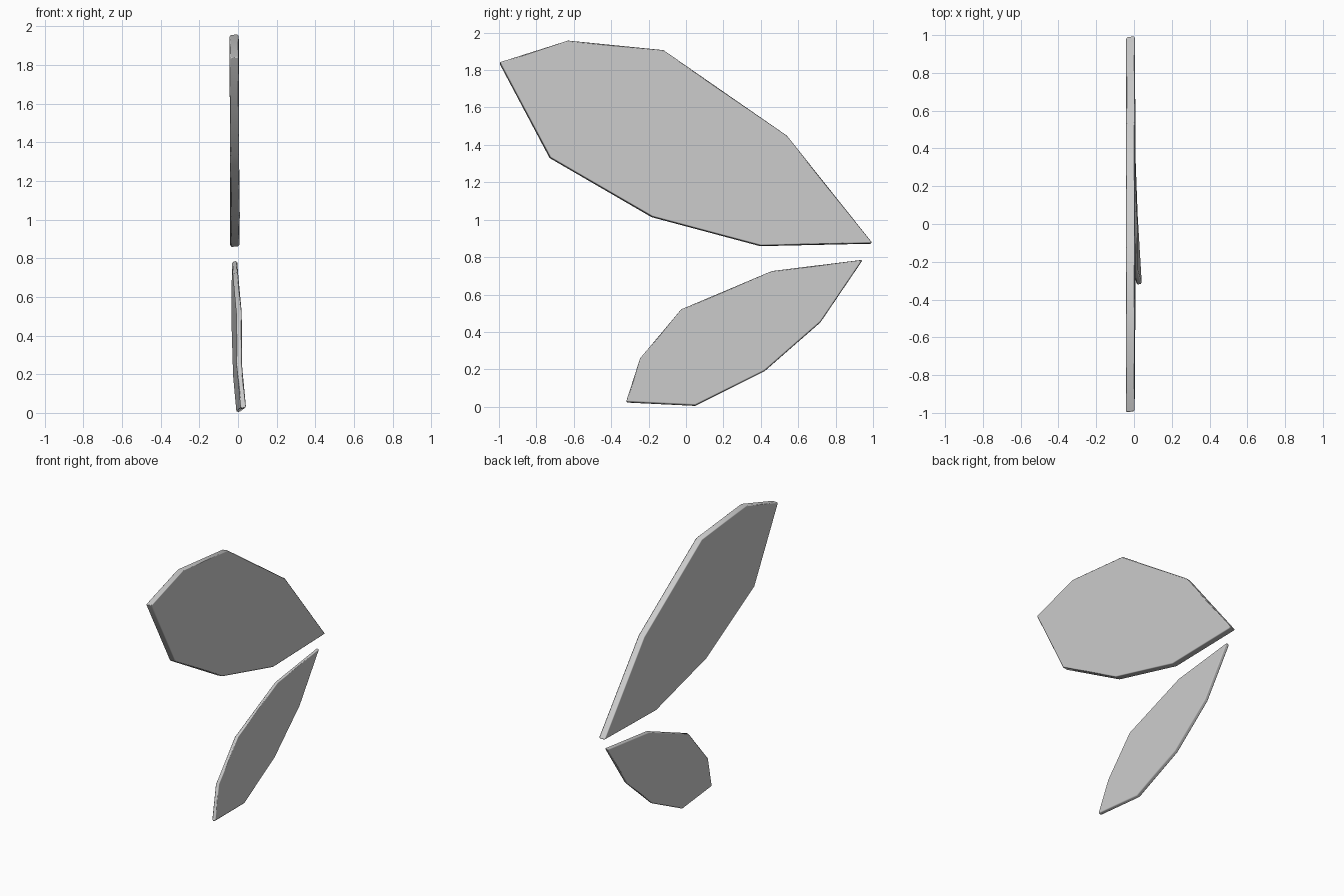
import bpy, bmesh

if "Cube" in bpy.data.objects:
    bpy.data.objects.remove(bpy.data.objects["Cube"])


def make_wing(name, outline, thickness, skew):
    """Thin slab from (y, z, mid x) outline points; skew shifts the back face."""
    bm = bmesh.new()
    right = [bm.verts.new((x + thickness / 2, y, z)) for y, z, x in outline]
    left = [bm.verts.new((x - thickness / 2, y + skew[0], z + skew[1])) for y, z, x in outline]
    bm.faces.new(right)
    bm.faces.new(left[::-1])
    n = len(outline)
    for i in range(n):
        j = (i + 1) % n
        bm.faces.new((right[i], left[i], left[j], right[j]))
    bmesh.ops.recalc_face_normals(bm, faces=bm.faces)
    mesh = bpy.data.meshes.new(name)
    bm.to_mesh(mesh)
    bm.free()
    mesh.shade_smooth()
    ob = bpy.data.objects.new(name, mesh)
    bpy.context.collection.objects.link(ob)
    # softened rim
    bevel = ob.modifiers.new("rim", 'BEVEL')
    bevel.width = 0.007
    bevel.segments = 1
    bevel.limit_method = 'ANGLE'
    bevel.angle_limit = 0.9
    bevel.harden_normals = True
    return ob


# Large upper wing
make_wing("upper_wing", [
    (-0.995, 1.842, -0.02), (-0.63, 1.958, -0.02), (-0.12, 1.907, -0.019),
    (0.54, 1.45, -0.018), (0.998, 0.875, -0.018), (0.40, 0.862, -0.016),
    (-0.18, 1.017, -0.014), (-0.725, 1.333, -0.018)], 0.047, (-0.005, -0.004))

# Small lower wing, slightly warped towards its outer tip
make_wing("lower_wing", [
    (0.945, 0.787, -0.018), (0.46, 0.727, -0.014), (-0.025, 0.522, 0.006),
    (-0.245, 0.26, 0.004), (-0.32, 0.027, 0.028), (0.05, 0.009, 0.005),
    (0.42, 0.193, -0.012), (0.72, 0.455, -0.02)], 0.028, (-0.002, -0.006))
